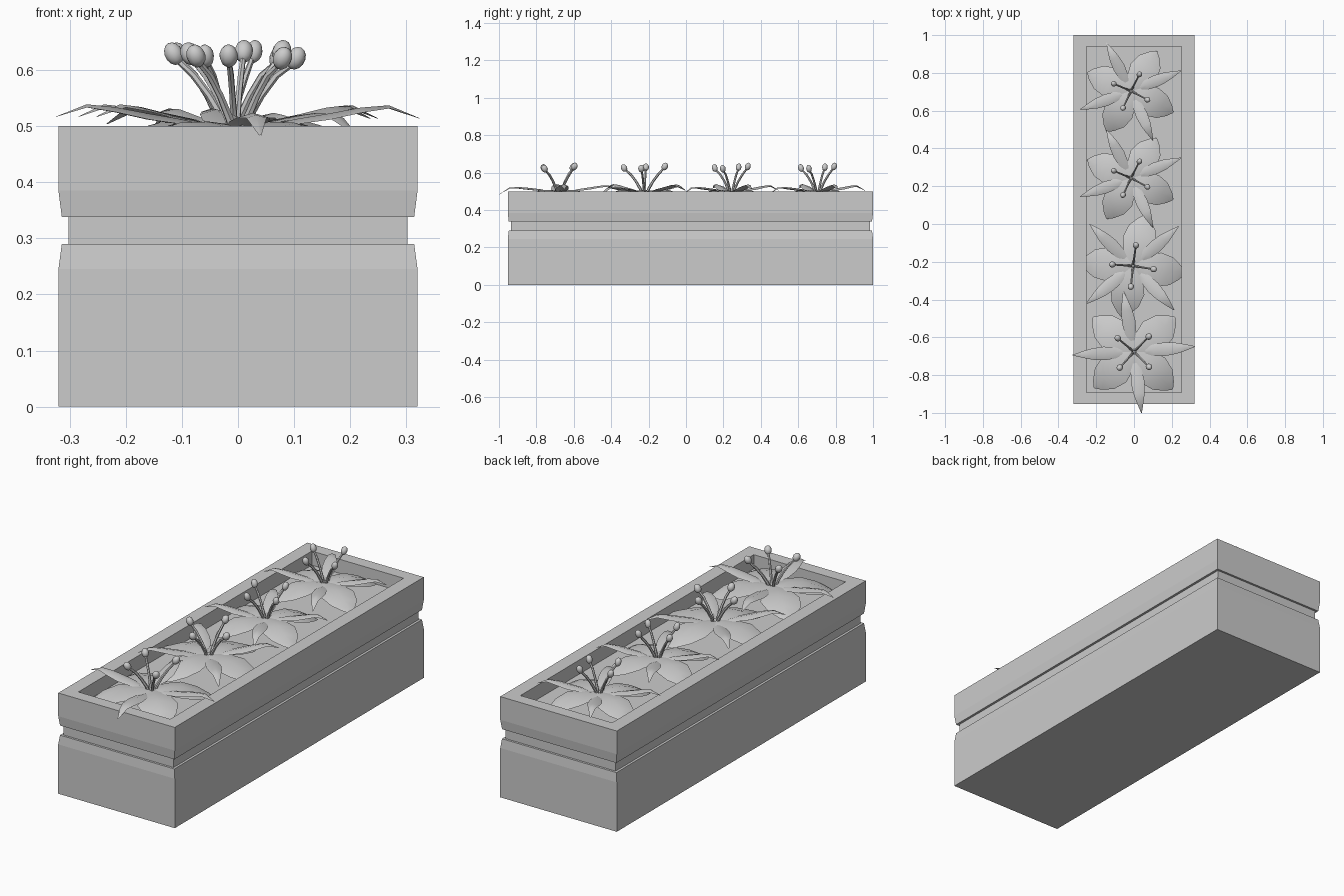
import bpy, bmesh, math
from mathutils import Vector, Matrix

if "Cube" in bpy.data.objects:
    bpy.data.objects.remove(bpy.data.objects["Cube"])


def finish(bm, name, smooth=None):
    mesh = bpy.data.meshes.new(name)
    bm.to_mesh(mesh)
    bm.free()
    ob = bpy.data.objects.new(name, mesh)
    bpy.context.collection.objects.link(ob)
    if smooth:
        bpy.ops.object.select_all(action='DESELECT')
        ob.select_set(True)
        bpy.context.view_layer.objects.active = ob
        bpy.ops.object.shade_smooth_by_angle(angle=math.radians(smooth))
    return ob


# Planter: rectangular rings of (inset, height), from the base up and into the opening
X, Y0, Y1 = 0.32, -0.953, 1.0
SOIL = 0.43
RINGS = [(0, 0), (0, 0.245), (0.006, 0.29), (0.018, 0.29), (0.018, 0.338),
         (0.006, 0.338), (0, 0.385), (0, 0.5), (0.068, 0.5), (0.068, SOIL)]


def ring(bm, inset, z):
    x, a, b = X - inset, Y0 + inset * 0.9, Y1 - inset * 0.9
    return [bm.verts.new(p) for p in ((-x, a, z), (x, a, z), (x, b, z), (-x, b, z))]


bm = bmesh.new()
rows = [ring(bm, i, z) for i, z in RINGS]
for lo, hi in zip(rows, rows[1:]):
    for k in range(4):
        n = (k + 1) % 4
        bm.faces.new((lo[k], lo[n], hi[n], hi[k]))
bm.faces.new(rows[0][::-1])
finish(bm, "planter_box")

# Soil bed
bm = bmesh.new()
bm.faces.new(ring(bm, 0.068, SOIL))
finish(bm, "soil")

# Leaf stations: (distance from centre, height above rim, half width)
BROAD = [(0.01, 0.0, 0.03), (0.07, 0.006, 0.07), (0.14, 0.004, 0.092),
         (0.21, -0.016, 0.075), (0.26, -0.04, 0.035), (0.285, -0.055, 0.003)]
NARROW = [(0.06, 0.0, 0.014), (0.10, 0.010, 0.030), (0.16, 0.020, 0.036),
          (0.22, 0.031, 0.030), (0.27, 0.035, 0.018), (0.325, 0.012, 0.002)]


def leaf(bm, stations, angle, ridge, droop=0.0):
    rot = Matrix.Rotation(math.radians(angle), 3, 'Z')
    rows = []
    for r, z, w in stations:
        z -= droop * (r / 0.325) ** 3
        rows.append([bm.verts.new(rot @ Vector((r, s * w, z - abs(s) * ridge * w)))
                     for s in (-1, 0, 1)])
    for a, b in zip(rows, rows[1:]):
        for k in range(2):
            bm.faces.new((a[k], b[k], b[k + 1], a[k + 1]))


def stamen(bm, angle, lift):
    # Curved stalk as a six-sided tube, with a bud at its tip
    rot = Matrix.Rotation(math.radians(angle), 3, 'Z')
    path = [(0.01, -0.03, 0.007), (0.022, 0.01, 0.007), (0.048, 0.053, 0.006),
            (0.075, 0.088, 0.006), (0.108, 0.115 + lift, 0.005)]
    rows = []
    for r, z, t in path:
        rows.append([bm.verts.new(rot @ Vector((r + t * math.cos(a), t * math.sin(a),
                                                z - 0.6 * t * math.cos(a))))
                     for a in (k * math.tau / 6 for k in range(6))])
    for a, b in zip(rows, rows[1:]):
        for k in range(6):
            n = (k + 1) % 6
            bm.faces.new((a[k], a[n], b[n], b[k]))
    tip = rot @ Vector((0.112, 0, 0.123 + lift))
    tilt = rot.to_4x4() @ Matrix.Rotation(0.5, 4, 'Y')
    bmesh.ops.create_uvsphere(bm, u_segments=10, v_segments=7, radius=0.017,
                              matrix=Matrix.Translation(tip) @ tilt
                              @ Matrix.Diagonal((1, 1, 1.25, 1)))


def plant(name, x, y, turn, scale):
    bm = bmesh.new()
    for a in (40, -44, -138, 140):
        leaf(bm, BROAD, a, 0.2)
    for a, droop in ((100, 0.01), (5, 0.0), (183, -0.003), (-83, 0.03)):
        leaf(bm, NARROW, a, 0.3, droop)
    for a, lift in ((140, 0.004), (46, 0.008), (-45, -0.004), (-132, 0.0)):
        stamen(bm, a, lift)
    ob = finish(bm, name, 40)
    ob.location = (x, y, 0.502)
    ob.rotation_euler.z = math.radians(turn)
    ob.scale = (scale, scale, 1)


# Row of four flowers
for i, (x, y, turn, s) in enumerate([(0, -0.677, 0, 1), (-0.005, -0.222, 36, 0.98),
                                     (-0.016, 0.243, 17, 0.88), (-0.016, 0.704, 17, 0.88)]):
    plant(f"flower_{i + 1}", x, y, turn, s)
